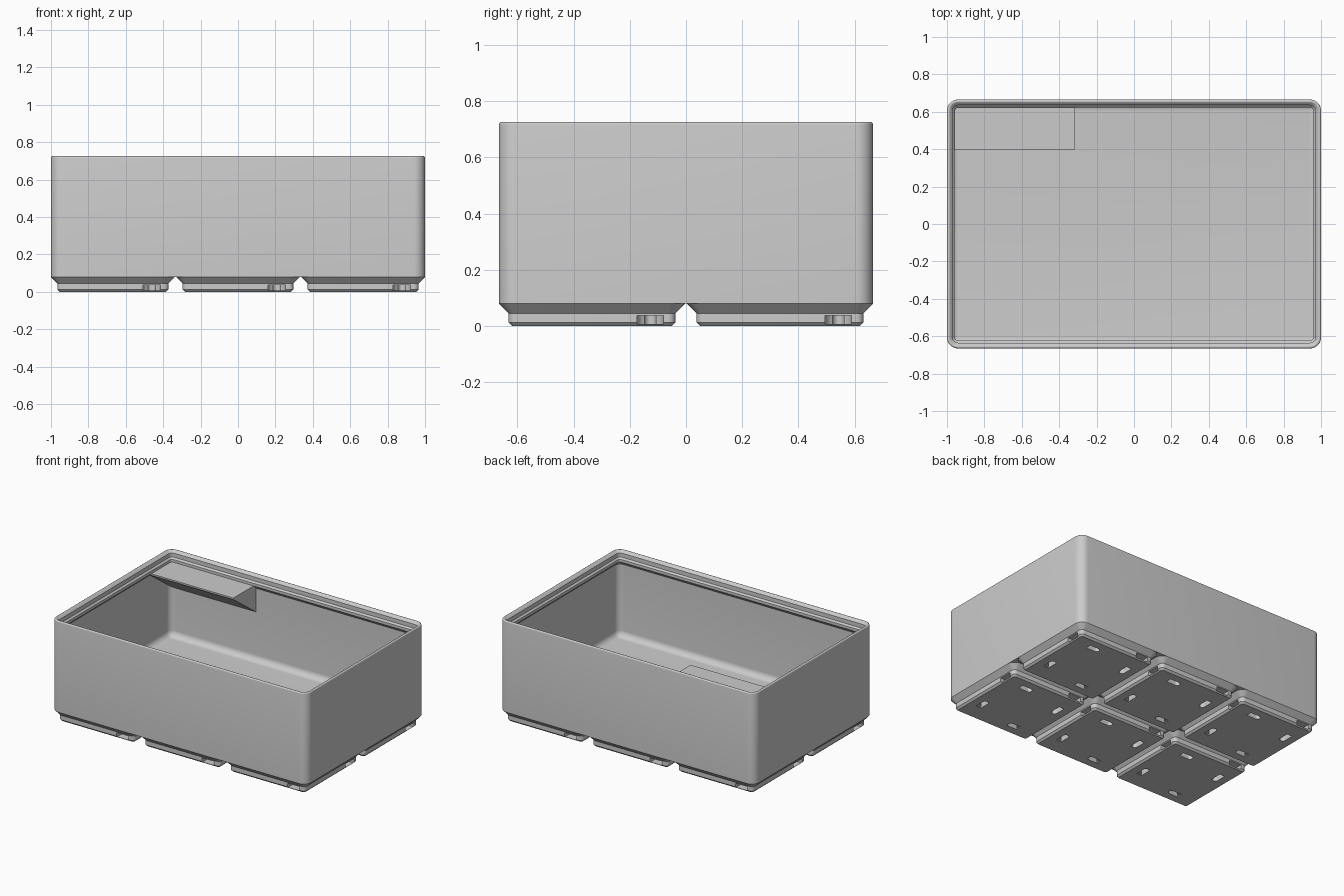
import bpy, bmesh
from math import sin, cos, pi, radians
from mathutils import Matrix

cube = bpy.data.objects.get("Cube")
if cube:
    bpy.data.objects.remove(cube, do_unlink=True)

MM = 2 / 125.5          # dimensions below are in millimetres
PITCH = 42
HX, HY, CORNER = 62.75, 41.75, 3.75

grey = bpy.data.materials.new("light grey plastic")
grey.use_nodes = True
colour = (0.6, 0.6, 0.6, 1)
grey.diffuse_color = colour
grey.node_tree.nodes["Principled BSDF"].inputs["Base Color"].default_value = colour


def finish(bm, name):
    """Turn a bmesh in millimetres into a scaled, linked object."""
    bmesh.ops.scale(bm, vec=(MM, MM, MM), verts=bm.verts)
    bmesh.ops.recalc_face_normals(bm, faces=bm.faces)
    mesh = bpy.data.meshes.new(name)
    bm.to_mesh(mesh)
    bm.free()
    mesh.materials.append(grey)
    obj = bpy.data.objects.new(name, mesh)
    bpy.context.collection.objects.link(obj)
    return obj


def smooth(obj):
    bpy.ops.object.select_all(action='DESELECT')
    obj.select_set(True)
    bpy.context.view_layer.objects.active = obj
    bpy.ops.object.shade_smooth_by_angle(angle=radians(30))


def rounded_ring(bm, hx, hy, r, z, segs=8):
    """Rounded rectangle of vertices."""
    ring = []
    for q, (sx, sy) in enumerate(((1, 1), (-1, 1), (-1, -1), (1, -1))):
        for i in range(segs + 1):
            a = (q + i / segs) * pi / 2
            ring.append(bm.verts.new((sx * (hx - r) + r * cos(a),
                                      sy * (hy - r) + r * sin(a), z)))
    return ring


def loft(name, hx, hy, profile):
    """Sweep (inset, z) points round a rounded rectangle and cap both ends."""
    bm = bmesh.new()
    rings = [rounded_ring(bm, hx - d, hy - d, max(CORNER - d, 0.05), z)
             for d, z in profile]
    for low, high in zip(rings, rings[1:]):
        for i in range(len(low)):
            j = (i + 1) % len(low)
            bm.faces.new((low[i], low[j], high[j], high[i]))
    bm.faces.new(rings[0])
    bm.faces.new(rings[-1])
    return finish(bm, name)


def prism(bm, points, offset):
    """Extrude a planar outline along an offset; returns its vertices."""
    a = [bm.verts.new(p) for p in points]
    b = [bm.verts.new([c + o for c, o in zip(p, offset)]) for p in points]
    bm.faces.new(a)
    bm.faces.new(b)
    for i in range(len(a)):
        j = (i + 1) % len(a)
        bm.faces.new((a[i], a[j], b[j], b[i]))
    return a + b


def pocket_cutter(name, centre, end, r, z0, z1):
    """Four round-ended slots, turned round the middle of a foot."""
    bm = bmesh.new()
    for k in range(4):
        arc = [pi / 2 + pi * i / 16 for i in range(17)]
        pts = [(centre + r * cos(a), 13 + r * sin(a), z0) for a in arc]
        pts += [(end, 13 - r, z0), (end, 13 + r, z0)]
        verts = prism(bm, pts, (0, 0, z1 - z0))
        bmesh.ops.rotate(bm, verts=verts, cent=(0, 0, 0),
                         matrix=Matrix.Rotation(k * pi / 2, 3, 'Z'))
    obj = finish(bm, name)
    obj.hide_render = True
    return obj


# Bin body: outer wall, rounded stacking lip, inner wall, filleted floor
profile = [(0, 5)]
for i in range(7):
    a = radians(180 - 135 * i / 6)
    profile.append((0.6 + 0.6 * cos(a), 44.95 + 0.6 * sin(a)))
profile += [(1.9, 44.5), (1.9, 42.7), (2.6, 42), (2.6, 40.8), (0.95, 39.15)]
FILLET = 2.75
for i in range(9):
    a = i / 8 * pi / 2
    profile.append((0.95 + FILLET * (1 - cos(a)), 7 + FILLET * (1 - sin(a))))
smooth(loft("bin_body", HX, HY, profile))

# Foot with side magnet pockets and removal slots
foot = loft("foot", 20.75, 20.75,
            [(2.95, 0), (2.15, 0.8), (2.15, 2.8), (0, 5), (0.6, 5.6)])
cutters = [pocket_cutter("magnet_pocket_cutter", 13, 24, 2.93, 0.45, 2.35),
           pocket_cutter("removal_slot_cutter", 6.07, 10.47, 1.25, -1, 2.35 + 0.2)]
for cutter in cutters:
    mod = foot.modifiers.new(cutter.name, 'BOOLEAN')
    mod.operation = 'DIFFERENCE'
    mod.solver = 'EXACT'
    mod.object = cutter
bpy.context.view_layer.update()
cut_mesh = bpy.data.meshes.new_from_object(
    foot.evaluated_get(bpy.context.evaluated_depsgraph_get()))
foot.modifiers.clear()
foot.data = cut_mesh
for cutter in cutters:
    bpy.data.objects.remove(cutter, do_unlink=True)
smooth(foot)

# Repeat the foot over the three by two grid
for ix in range(3):
    for iy in range(2):
        part = foot if ix == iy == 0 else foot.copy()
        if part is not foot:
            bpy.context.collection.objects.link(part)
        part.name = f"foot_{ix + 1}_{iy + 1}"
        part.location = ((ix - 1) * PITCH * MM, (iy - 0.5) * PITCH * MM, 0)

# Label shelf: wedge under the lip in the back corner
bm = bmesh.new()
x0, x1, wall, tip, top = -61.2, -19.8, 40.85, 25, 40.8
prism(bm, [(x0, wall, top), (x0, tip, top), (x0, tip, top - 0.7),
           (x0, wall, top - 12.2)], (x1 - x0, 0, 0))
finish(bm, "label_shelf")
